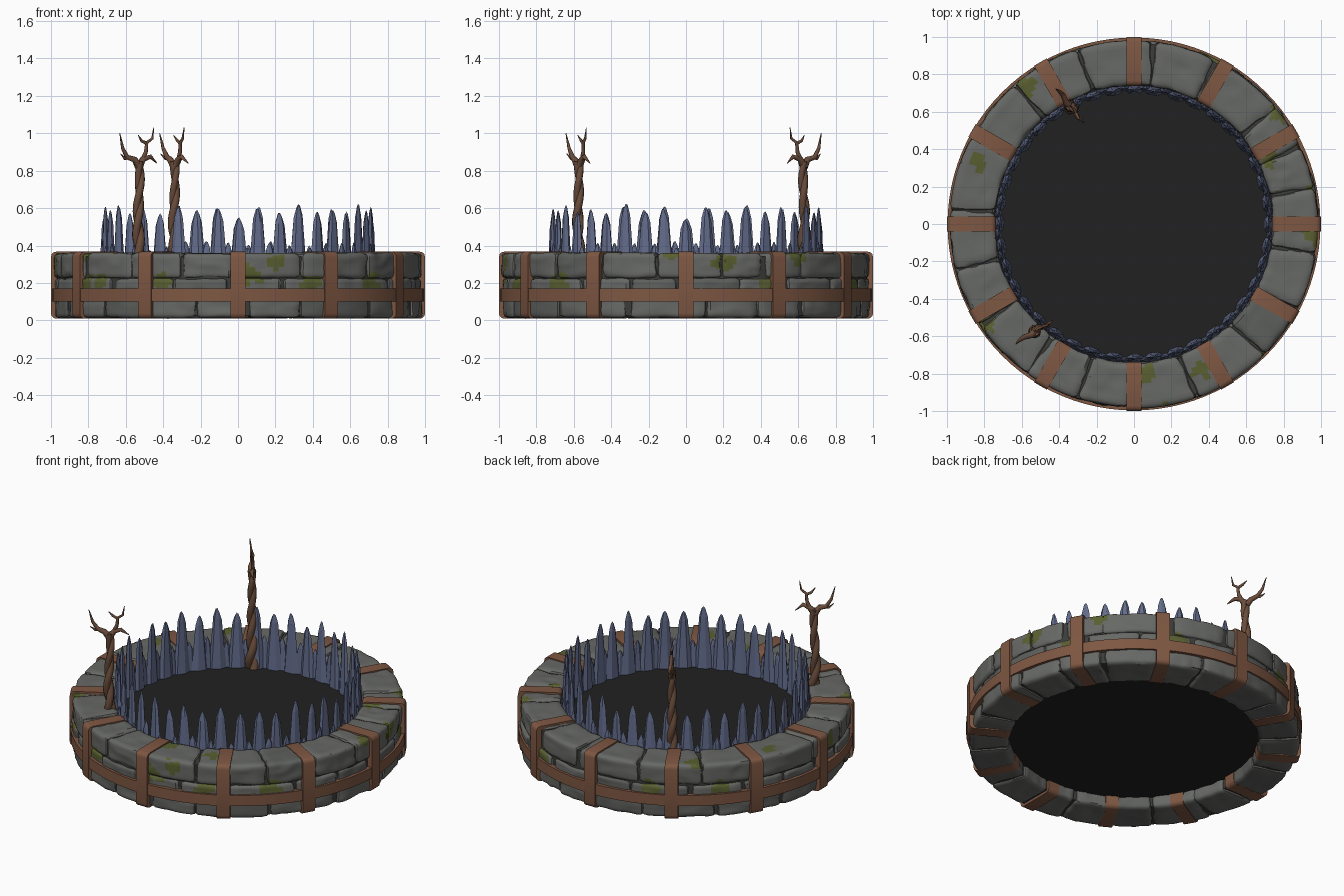
import bpy, bmesh, math, random
from mathutils import Vector, Matrix, noise

random.seed(4)
if "Cube" in bpy.data.objects:
    bpy.data.objects.remove(bpy.data.objects["Cube"], do_unlink=True)


def material(name, r, g, b):
    m = bpy.data.materials.new(name)
    m.use_nodes = True
    m.diffuse_color = (r, g, b, 1)
    bsdf = m.node_tree.nodes["Principled BSDF"]
    bsdf.inputs["Base Color"].default_value = (r, g, b, 1)
    bsdf.inputs["Roughness"].default_value = 0.9
    return m


STONE = material("grey stone", 0.135, 0.14, 0.13)
STONE_DARK = material("dark grey stone", 0.11, 0.115, 0.108)
MOSS = material("moss green", 0.10, 0.115, 0.03)
MORTAR = material("mortar", 0.045, 0.045, 0.042)
COPPER = material("copper brown", 0.21, 0.095, 0.055)
CRYSTAL = material("slate blue crystal", 0.125, 0.15, 0.26)
WOOD = material("dead wood", 0.145, 0.074, 0.045)
VOID = material("black floor", 0.015, 0.015, 0.015)


def smooth(ob, degrees):
    bpy.ops.object.select_all(action='DESELECT')
    ob.select_set(True)
    bpy.context.view_layer.objects.active = ob
    bpy.ops.object.shade_smooth_by_angle(angle=math.radians(degrees))


def finish(name, bm, mats, degrees=None):
    bmesh.ops.recalc_face_normals(bm, faces=bm.faces)
    me = bpy.data.meshes.new(name)
    bm.to_mesh(me)
    bm.free()
    for m in mats:
        me.materials.append(m)
    ob = bpy.data.objects.new(name, me)
    bpy.context.collection.objects.link(ob)
    if degrees:
        smooth(ob, degrees)


def polar(r, a, z):
    return Vector((r * math.cos(a), r * math.sin(a), z))


def ring(name, r0, r1, z0, z1, mat, steps=96):
    """Rectangular section swept round the z axis."""
    bm = bmesh.new()
    section = [(r0, z0), (r1, z0), (r1, z1), (r0, z1)]
    loops = [[bm.verts.new(polar(r, math.tau * i / steps, z)) for r, z in section]
             for i in range(steps)]
    for i in range(steps):
        a, b = loops[i], loops[(i + 1) % steps]
        for k in range(4):
            j = (k + 1) % 4
            bm.faces.new((a[k], a[j], b[j], b[k]))
    finish(name, bm, [mat], 40)


# Moss patches: on the outer wall (degrees, height) and on the top (x, y)
PATCHES = [polar(0.98, math.radians(a), z) for a, z in (
    (-67, 0.2), (-115, 0.2), (-86, 0.24), (-78, 0.32), (-139, 0.19), (-44, 0.2),
    (12, 0.31), (26, 0.2), (65, 0.2), (113, 0.2), (137, 0.2), (185, 0.3), (215, 0.2))]
PATCHES += [Vector((x, y, 0.36)) for x, y in (
    (-0.57, 0.74), (-0.83, 0.33), (0.77, 0.6), (0.72, 0.35),
    (0.95, -0.06), (0.07, -0.8), (0.36, -0.78), (-0.8, -0.53))]


def mossy(c):
    if c.z < 0.17:
        return False
    ragged = 0.05 + 0.035 * noise.noise(c * 22)
    return any((c - p).length < ragged for p in PATCHES)


# Stones: rounded blocks bent round the ring, chipped with noise
MID = 0.865


def stone(bm, angle, half, zc, rc):
    tmp = bmesh.new()
    bmesh.ops.create_cube(tmp, size=2)
    bmesh.ops.subdivide_edges(tmp, edges=tmp.edges[:], cuts=10, use_grid_fill=True)
    seed = Vector((random.uniform(0, 50), random.uniform(0, 50), 0))
    skew = random.uniform(-0.1, 0.1)
    rad = 0.025
    for v in tmp.verts:
        p = Vector([v.co[k] * half[k] for k in range(3)])
        q = Vector([max(-half[k] + rad, min(half[k] - rad, p[k])) for k in range(3)])
        d = p - q
        if d.length > rad:
            p = q + d.normalized() * rad
        # shallow dents only, so the ring keeps its outline
        p -= p.normalized() * 0.016 * abs(noise.noise(p * 10 + seed))
        v.co = polar(rc + p.y, angle + (p.x + skew * p.y) / MID, zc + p.z)
    shade = random.choice((0, 0, 1))
    for f in tmp.faces:
        f.material_index = 2 if mossy(f.calc_center_median()) else shade
    me = bpy.data.meshes.new("stone_piece")
    tmp.to_mesh(me)
    tmp.free()
    bm.from_mesh(me)
    bpy.data.meshes.remove(me)


def course(name, z0, z1, count, depth, offset):
    bm = bmesh.new()
    weights = [random.uniform(0.7, 1.3) for _ in range(count)]
    total = sum(weights)
    angle = offset
    for w in weights:
        span = math.tau * w / total
        inset = random.uniform(0, 0.012)
        half = (span * MID / 2, depth / 2 - inset / 2,
                (z1 - z0) / 2 - random.uniform(0, 0.004))
        stone(bm, angle + span / 2, half, (z0 + z1) / 2, MID - inset / 2)
        angle += span
    finish(name, bm, [STONE, STONE_DARK, MOSS], 32)


course("lower_stones", 0.008, 0.145, 18, 0.25, 0.1)
course("middle_stones", 0.14, 0.23, 20, 0.25, 0.3)
course("upper_stones", 0.22, 0.364, 18, 0.252, 0.2)
ring("mortar_core", 0.757, 0.968, 0.025, 0.342, MORTAR)

# Metal hoop and the twelve straps clamped over it
ring("outer_hoop", 0.95, 0.997, 0.1, 0.17, COPPER)
bm = bmesh.new()
for i in range(12):
    made = bmesh.ops.create_cube(bm, size=1)["verts"]
    bmesh.ops.scale(bm, vec=(0.262, 0.08, 0.358), verts=made)
    edges = {e for v in made for e in v.link_edges
             if abs(e.verts[0].co.y - e.verts[1].co.y) > 0.05}
    out = bmesh.ops.bevel(bm, geom=list(edges), offset=0.028, segments=3,
                          profile=0.5, affect='EDGES')
    verts = {v for v in made if v.is_valid} | set(out["verts"])
    spin = Matrix.Rotation(math.tau * i / 12, 4, 'Z')
    bmesh.ops.transform(bm, matrix=spin @ Matrix.Translation((0.869, 0, 0.188)),
                        verts=list(verts))
finish("straps", bm, [COPPER], 40)

# Dark floor closing the hole
bm = bmesh.new()
bmesh.ops.create_cone(bm, cap_ends=True, segments=64, radius1=0.755, radius2=0.755,
                      depth=0.13, matrix=Matrix.Translation((0, 0, 0.15)))
finish("floor", bm, [VOID])


# Crystal fence: tall facetted shards with short ones filling the gaps between
def shard(bm, a, r, top, size):
    out, side = polar(1, a, 0), polar(1, a + math.pi / 2, 0)
    turn = random.uniform(-0.3, 0.3)
    slant = random.uniform(-0.014, 0.014)
    rows = []
    for f, wide in ((0, 0.064), (0.5, 0.042), (0.88, 0.026), (0.98, 0.011)):
        row = []
        for s in range(6):
            t = math.tau * s / 6 + turn
            p = (out * (r + 0.45 * size * wide * math.sin(t))
                 + side * size * wide * math.cos(t))
            p.z = 0.1 + (top - 0.1) * f
            if f > 0.5:
                p.z += slant * math.cos(t)
            row.append(bm.verts.new(p))
        rows.append(row)
    for lo, hi in zip(rows, rows[1:]):
        for s in range(6):
            n = (s + 1) % 6
            bm.faces.new((lo[s], lo[n], hi[n], hi[s]))
    bm.faces.new(rows[0])
    tip = out * r
    tip.z = top + 0.004
    tip = bm.verts.new(tip)
    for s in range(6):
        bm.faces.new((rows[-1][s], rows[-1][(s + 1) % 6], tip))


heights = [0.54, 0.60, 0.58, 0.61, 0.57, 0.59]
bm = bmesh.new()
count = 40
for i in range(count):
    a = math.tau * i / count
    k = i % 10
    top = heights[min(k, 10 - k)] + random.uniform(-0.01, 0.01)
    shard(bm, a + random.uniform(-0.012, 0.012), 0.718, top, 1)
    shard(bm, a + math.pi / count, 0.728, random.uniform(0.36, 0.42), 0.8)
finish("crystal_fence", bm, [CRYSTAL])


# Dead trees: twisted trunk strands and antler-like branches (offset, height, radius)
BRANCHES = [
    [(0, 0.82, 0.022), (-0.03, 0.86, 0.017), (-0.07, 0.872, 0.014),
     (-0.10, 0.92, 0.009), (-0.122, 1.0, 0.002)],
    [(-0.06, 0.87, 0.01), (-0.085, 0.865, 0.008), (-0.115, 0.89, 0.002)],
    [(0, 0.82, 0.022), (0.03, 0.862, 0.017), (0.07, 0.875, 0.012), (0.115, 0.84, 0.002)],
    [(0.03, 0.865, 0.013), (0.045, 0.90, 0.011), (0.05, 0.95, 0.009),
     (0.08, 0.972, 0.007), (0.09, 1.03, 0.002)],
    [(0.05, 0.945, 0.009), (0.02, 0.96, 0.008), (-0.005, 0.99, 0.002)],
]


def tree(name, x, y, degrees):
    cu = bpy.data.curves.new(name, 'CURVE')
    cu.dimensions = '3D'
    cu.bevel_depth = 1
    cu.bevel_resolution = 2
    cu.use_fill_caps = True

    def strand(points):
        sp = cu.splines.new('POLY')
        sp.points.add(len(points) - 1)
        for p, (px, py, pz, r) in zip(sp.points, points):
            p.co = (px, py, pz, 1)
            p.radius = r

    steps = 30
    for phase in (0, math.pi):
        points = []
        for i in range(steps + 1):
            t = i / steps
            turn = t * 14 + phase
            wide = 0.009 + 0.012 * (1 - t) ** 3
            bend = 0.006 * math.sin(t * 9)
            points.append((bend + wide * math.cos(turn), wide * math.sin(turn),
                           0.18 + 0.67 * t, 0.017 + 0.009 * (1 - t)))
        strand(points)
    for b in BRANCHES:
        strand([(s, 0.006 * math.sin(s * 60), z, r) for s, z, r in b])
    cu.materials.append(WOOD)
    ob = bpy.data.objects.new(name, cu)
    bpy.context.collection.objects.link(ob)
    ob.location = (x, y, 0)
    ob.rotation_euler.z = math.radians(degrees)
    bpy.ops.object.select_all(action='DESELECT')
    ob.select_set(True)
    bpy.context.view_layer.objects.active = ob
    bpy.ops.object.convert(target='MESH')
    smooth(bpy.context.view_layer.objects.active, 50)


tree("front_tree", -0.53, -0.575, 31)
tree("back_tree", -0.34, 0.63, -52)
